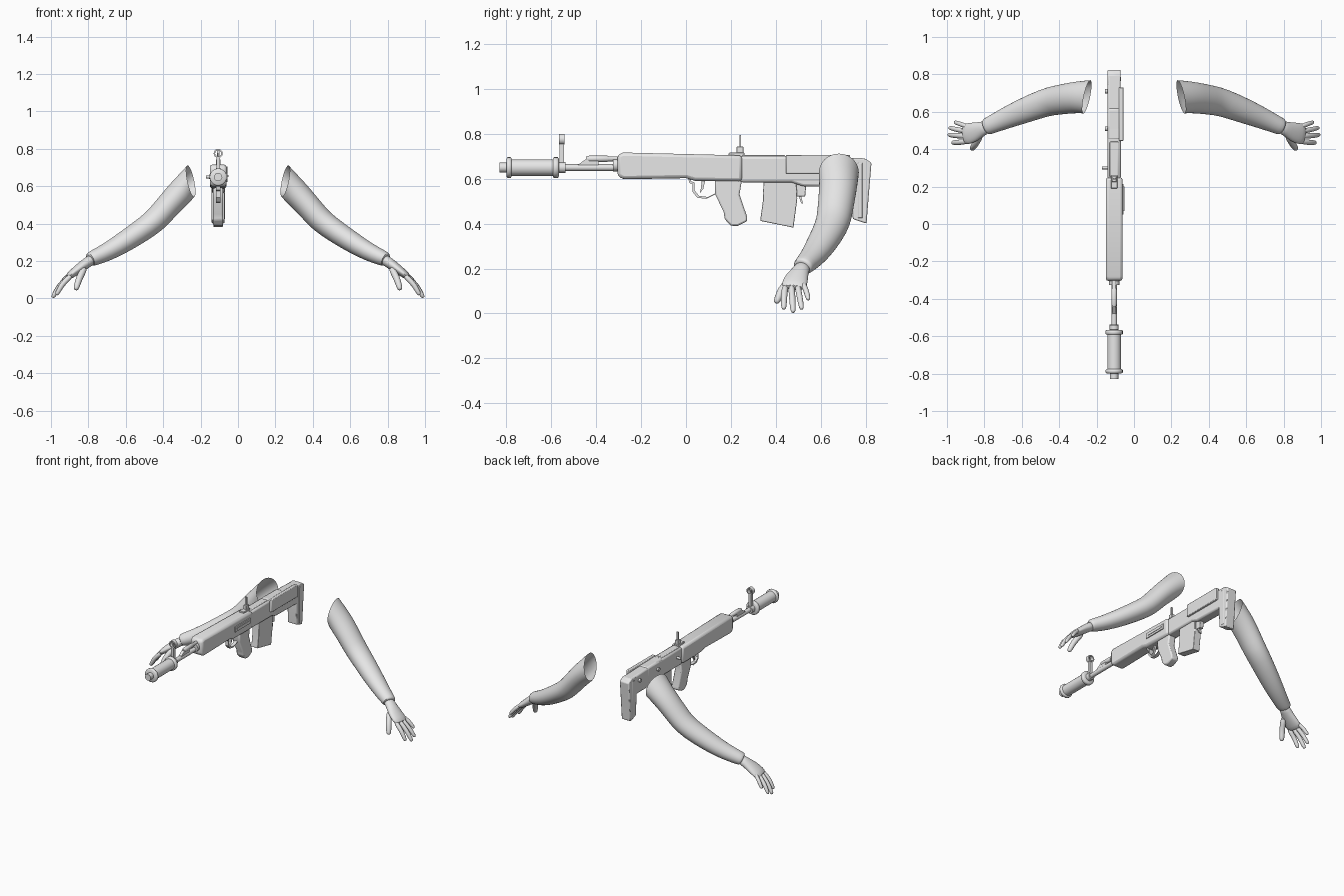
import bpy, bmesh, math
from mathutils import Vector

if "Cube" in bpy.data.objects:
    bpy.data.objects.remove(bpy.data.objects["Cube"])

grey = bpy.data.materials.new("light_grey")
grey.use_nodes = True
grey.diffuse_color = (0.8, 0.8, 0.8, 1)
grey.node_tree.nodes["Principled BSDF"].inputs["Base Color"].default_value = (0.8, 0.8, 0.8, 1)

GX = -0.106   # rifle centre line
BORE = 0.649  # barrel height


def finish(name, bm, smooth=35):
    bmesh.ops.recalc_face_normals(bm, faces=bm.faces)
    mesh = bpy.data.meshes.new(name)
    bm.to_mesh(mesh)
    bm.free()
    mesh.materials.append(grey)
    ob = bpy.data.objects.new(name, mesh)
    bpy.context.collection.objects.link(ob)
    bpy.ops.object.select_all(action="DESELECT")
    ob.select_set(True)
    bpy.context.view_layer.objects.active = ob
    bpy.ops.object.shade_smooth_by_angle(angle=math.radians(smooth))
    return ob


def prism(name, profile, half, bevel=0.0, cx=GX):
    """Side profile in (y, z), extruded across x."""
    bm = bmesh.new()
    face = bm.faces.new([bm.verts.new((cx - half, y, z)) for y, z in profile])
    ext = bmesh.ops.extrude_face_region(bm, geom=[face])["geom"]
    moved = [v for v in ext if isinstance(v, bmesh.types.BMVert)]
    bmesh.ops.translate(bm, verts=moved, vec=(2 * half, 0, 0))
    ob = finish(name, bm)
    if bevel:
        mod = ob.modifiers.new("bevel", "BEVEL")
        mod.width, mod.segments = bevel, 2
    return ob


def box(name, y0, y1, z0, z1, half, bevel=0.0, cx=GX):
    return prism(name, [(y0, z0), (y1, z0), (y1, z1), (y0, z1)], half, bevel, cx)


def loft(name, path, caps=(True, True), sides=16, start=None, subdiv=1):
    """Rings (centre, half width, half thickness) along a path; width lies near y."""
    bm = bmesh.new()
    pts = [Vector(p[0]) for p in path]
    rings = []
    for i, (c, w, h) in enumerate(path):
        t = (pts[min(i + 1, len(pts) - 1)] - pts[max(i - 1, 0)]).normalized()
        u = Vector((0, 1, 0)) - t * t.y
        if u.length < 0.1:
            u = Vector((1, 0, 0))
        u.normalize()
        v = u.cross(t) if t.x >= 0 else t.cross(u)
        if i == 0 and start:
            u, v = Vector(start[0]).normalized(), Vector(start[1]).normalized()
        elif v.z < 0:
            v = -v
        ring = []
        for k in range(sides):
            a = math.tau * k / sides
            ring.append(bm.verts.new(pts[i] + u * w * math.cos(a) + v * h * math.sin(a)))
        rings.append(ring)
    for a, b in zip(rings, rings[1:]):
        for k in range(sides):
            n = (k + 1) % sides
            bm.faces.new((a[k], a[n], b[n], b[k]))
    for ring, cap in zip((rings[0], rings[-1]), caps):
        if cap:
            bm.faces.new(ring)
    ob = finish(name, bm, 60)
    if subdiv:
        ob.modifiers.new("subdivision", "SUBSURF").levels = subdiv
    return ob


def turned(name, profile, z=BORE, sides=20):
    """Round part along y from (y, radius) steps."""
    path = [((GX, y, z), r, r) for y, r in profile]
    return loft(name, path, sides=sides, subdiv=0)


def pin(name, y, z, x0, x1, r):
    return loft(name, [((x0, y, z), r, r), ((x1, y, z), r, r)], sides=10, subdiv=0)


# Muzzle and barrel
turned("muzzle_tip", [(-0.83, 0.022), (-0.79, 0.022)])
turned("front_collar", [(-0.798, 0.04), (-0.794, 0.046), (-0.78, 0.046), (-0.776, 0.04)])
turned("suppressor", [(-0.78, 0.037), (-0.58, 0.037)])
turned("rear_collar", [(-0.592, 0.04), (-0.588, 0.046), (-0.57, 0.046), (-0.566, 0.04)])
turned("sight_block", [(-0.57, 0.024), (-0.537, 0.024)])
turned("barrel", [(-0.54, 0.015), (-0.28, 0.015)])
turned("gas_tube", [(-0.445, 0.009), (-0.43, 0.014), (-0.35, 0.014), (-0.345, 0.011), (-0.29, 0.011)], 0.688)
prism("gas_block", [(-0.49, 0.655), (-0.39, 0.655), (-0.39, 0.68), (-0.44, 0.69)], 0.01)
turned("handguard_ferrule", [(-0.325, 0.028), (-0.30, 0.028)], 0.66)

# Front sight with hooded ring
box("front_sight_post", -0.562, -0.542, BORE, 0.757, 0.009)
bm = bmesh.new()
ring = []
for k in range(20):
    a = math.tau * k / 20
    d = Vector((math.cos(a), 0, math.sin(a)))
    ring.append([bm.verts.new(Vector((GX, y, 0.775)) + d * r)
                 for y, r in ((-0.565, 0.024), (-0.54, 0.024), (-0.54, 0.016), (-0.565, 0.016))])
for a, b in zip(ring, ring[1:] + ring[:1]):
    for k in range(4):
        n = (k + 1) % 4
        bm.faces.new((a[k], a[n], b[n], b[k]))
finish("front_sight_ring", bm)
box("front_sight_pin", -0.555, -0.55, 0.755, 0.778, 0.003)

# Body
prism("handguard", [(-0.305, 0.612), (-0.28, 0.597), (0.0, 0.602), (0.04, 0.59), (0.25, 0.588),
                    (0.25, 0.703), (-0.28, 0.716), (-0.305, 0.705)], 0.045, 0.017)
box("receiver", 0.24, 0.62, 0.583, 0.7, 0.036, 0.012)
prism("stock", [(0.45, 0.59), (0.52, 0.566), (0.77, 0.562), (0.8, 0.69), (0.45, 0.702)], 0.035, 0.01)
prism("butt", [(0.735, 0.56), (0.742, 0.42), (0.803, 0.4), (0.815, 0.55), (0.825, 0.67),
               (0.795, 0.69), (0.74, 0.69)], 0.035, 0.006)
box("butt_rib", 0.765, 0.785, 0.425, 0.67, 0.037, 0.002)
box("cheek_plate", 0.445, 0.73, 0.622, 0.706, 0.012, 0.004, GX + 0.038)
box("top_cover", 0.25, 0.44, 0.69, 0.705, 0.024, 0.005)

# Ejection port frame and small side fittings
box("port_panel", 0.05, 0.215, 0.637, 0.672, 0.004, 0, GX + 0.047)
box("port_slot", 0.07, 0.2, 0.65, 0.66, 0.004, 0, GX + 0.05)
pin("charging_handle", 0.3, 0.65, GX - 0.066, GX, 0.008)
for i, y in enumerate((0.51, 0.71)):
    pin(f"sling_stud_{i + 1}", y, 0.65, GX - 0.048, GX, 0.012)

# Rear sight
box("rear_sight_base", 0.19, 0.26, 0.69, 0.715, 0.017, 0.003)
box("rear_sight_tower", 0.225, 0.255, 0.7, 0.742, 0.012, 0.002)
box("rear_sight_leaf", 0.237, 0.245, 0.73, 0.795, 0.006)

# Grip, trigger, magazine
prism("pistol_grip", [(0.13, 0.6), (0.25, 0.6), (0.238, 0.53), (0.272, 0.43), (0.272, 0.41), (0.23, 0.39),
                      (0.2, 0.39), (0.172, 0.42), (0.168, 0.45), (0.13, 0.53)], 0.027, 0.008)
guard = [(0.01, 0.6), (0.015, 0.58), (0.03, 0.575), (0.03, 0.54), (0.05, 0.515), (0.09, 0.51), (0.14, 0.535)]
inner = [(y + 0.008, z + 0.008) for y, z in guard]
prism("trigger_guard", guard + inner[::-1], 0.012)
prism("trigger", [(0.07, 0.59), (0.085, 0.59), (0.077, 0.555), (0.062, 0.535), (0.066, 0.555)], 0.007)
prism("magazine", [(0.345, 0.6), (0.49, 0.6), (0.495, 0.51), (0.478, 0.382), (0.33, 0.412), (0.342, 0.5)], 0.025, 0.003)
prism("magazine_catch", [(0.49, 0.59), (0.535, 0.575), (0.53, 0.52), (0.49, 0.52)], 0.014, 0.003)
prism("catch_lever", [(0.5, 0.525), (0.512, 0.525), (0.52, 0.49), (0.513, 0.49)], 0.01)

# Arms: sleeve, palm and fingers, mirrored to the other side
arm = [((0.252, 0.68, 0.627), 0.092, 0.087), ((0.3, 0.678, 0.575), 0.086, 0.074),
       ((0.365, 0.67, 0.507), 0.082, 0.068), ((0.425, 0.66, 0.435), 0.079, 0.067),
       ((0.475, 0.65, 0.39), 0.076, 0.064), ((0.605, 0.6, 0.303), 0.068, 0.058),
       ((0.7, 0.56, 0.247), 0.056, 0.049), ((0.775, 0.525, 0.215), 0.047, 0.042),
       ((0.79, 0.52, 0.208), 0.045, 0.038), ((0.793, 0.518, 0.206), 0.036, 0.03)]
palm = [((0.77, 0.525, 0.215), 0.036, 0.03), ((0.81, 0.51, 0.19), 0.037, 0.029),
        ((0.85, 0.492, 0.16), 0.054, 0.026), ((0.89, 0.482, 0.13), 0.058, 0.022),
        ((0.915, 0.478, 0.11), 0.054, 0.016)]
fingers = {
    "thumb": ((0.82, 0.475, 0.165), (0.85, 0.425, 0.105), (0.868, 0.4, 0.045), 0.019),
    "index_finger": ((0.89, 0.442, 0.125), (0.94, 0.436, 0.075), (0.972, 0.435, 0.018), 0.015),
    "middle_finger": ((0.9, 0.469, 0.125), (0.955, 0.473, 0.065), (0.992, 0.477, 0.004), 0.015),
    "ring_finger": ((0.9, 0.496, 0.125), (0.952, 0.506, 0.072), (0.988, 0.515, 0.018), 0.014),
    "little_finger": ((0.89, 0.52, 0.135), (0.93, 0.535, 0.1), (0.96, 0.545, 0.06), 0.013),
}

parts = [loft("sleeve", arm, (False, True), 20, ((-0.2, 0.98, 0), (0.2, 0, 0.98))), loft("palm", palm)]
for name, (a, b, c, r) in fingers.items():
    a, b, c = Vector(a), Vector(b), Vector(c)
    parts.append(loft(name, [(a, r, r), (a.lerp(b, 0.5), r, r), (b, r, r), (b.lerp(c, 0.5), r * 0.92, r * 0.92),
                             (b.lerp(c, 0.88), r * 0.8, r * 0.8), (c, r * 0.4, r * 0.4)], sides=10))
for part in parts:
    base = part.name
    part.name = "left_" + base
    twin = part.copy()
    twin.data = part.data.copy()
    twin.name = "right_" + base
    bpy.context.collection.objects.link(twin)
    for v in twin.data.vertices:
        v.co.x = -v.co.x
    twin.data.flip_normals()
